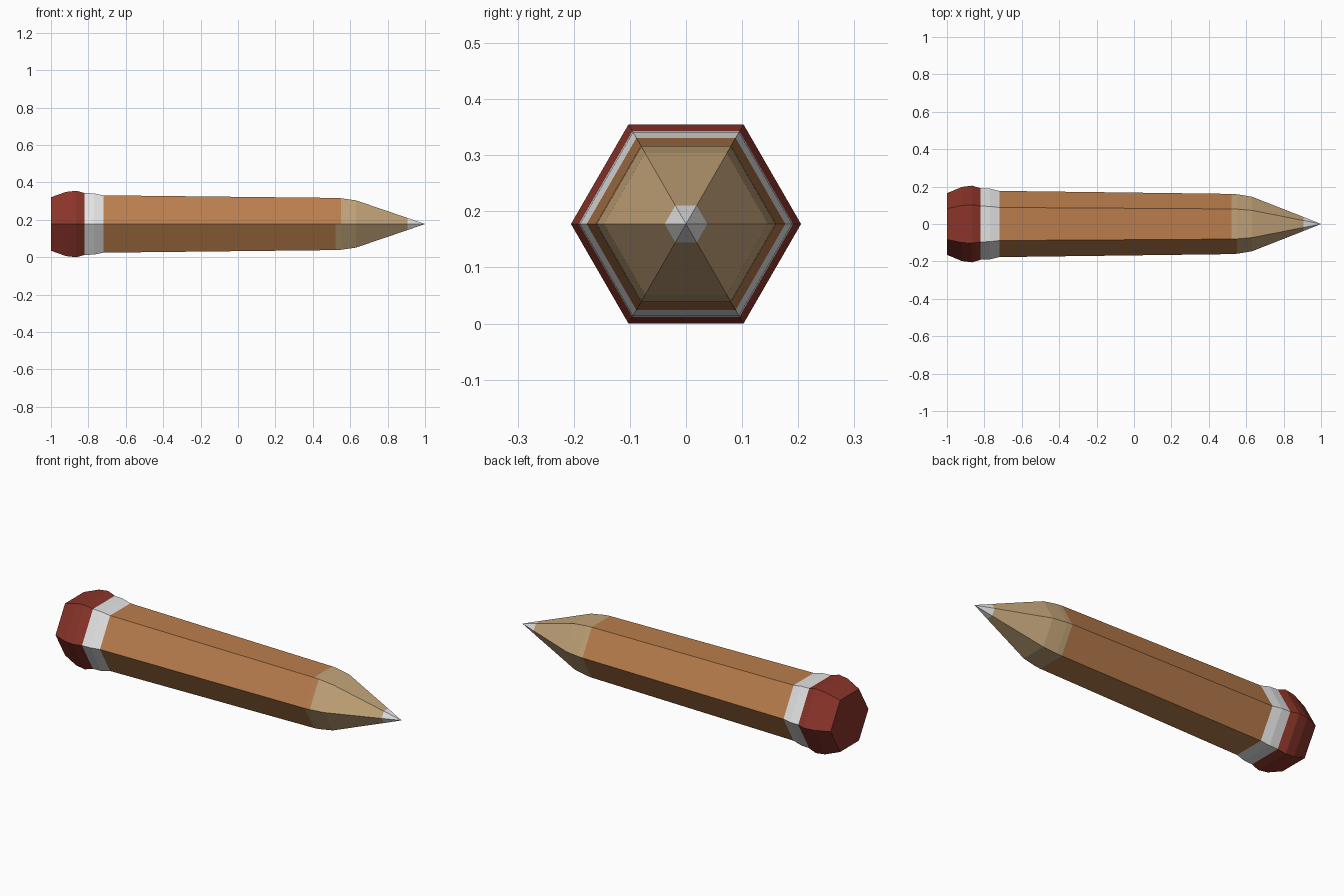
import bpy, bmesh, math

if "Cube" in bpy.data.objects:
    bpy.data.objects.remove(bpy.data.objects["Cube"])

CENTRE_Z = 0.1775


def material(name, srgb):
    lin = [((c / 255 + 0.055) / 1.055) ** 2.4 for c in srgb]
    m = bpy.data.materials.new(name)
    m.diffuse_color = (*lin, 1)
    m.use_nodes = True
    m.node_tree.nodes["Principled BSDF"].inputs["Base Color"].default_value = m.diffuse_color
    return m


RED = material("eraser red", (138, 52, 41))
SILVER = material("silver grey", (228, 228, 228))
PAINT = material("orange brown paint", (186, 126, 77))
WOOD = material("bare wood", (195, 164, 121))


def hex_part(name, profile, mats, rule=None, cap_start=False):
    """Loft hexagons along x; profile = (x, corner radius). Radius 0 closes to a point."""
    bm = bmesh.new()
    rings = []
    for x, r in profile:
        n = 6 if r else 1
        rings.append([bm.verts.new((x, r * math.cos(k * math.pi / 3),
                                    CENTRE_Z + r * math.sin(k * math.pi / 3)))
                      for k in range(n)])
    for i, (a, b) in enumerate(zip(rings, rings[1:])):
        for k in range(6):
            j = (k + 1) % 6
            quad = [a[k], a[j], b[j], b[k]] if len(b) == 6 else [a[k], a[j], b[0]]
            f = bm.faces.new(quad)
            f.material_index = rule(i, k) if rule else 0
    if cap_start:
        bm.faces.new(rings[0][::-1])
    bmesh.ops.recalc_face_normals(bm, faces=bm.faces)
    # open tubes: make sure normals point away from the axis
    f = bm.faces[0]
    c = f.calc_center_median()
    if f.normal.y * c.y + f.normal.z * (c.z - CENTRE_Z) < 0:
        bmesh.ops.reverse_faces(bm, faces=bm.faces)
    me = bpy.data.meshes.new(name)
    bm.to_mesh(me)
    bm.free()
    for m in mats:
        me.materials.append(m)
    ob = bpy.data.objects.new(name, me)
    bpy.context.collection.objects.link(ob)
    return ob


# Rounded eraser with flat end
hex_part("eraser", [(-1, 0.165), (-0.92, 0.198), (-0.865, 0.205), (-0.82, 0.191)],
         [RED], cap_start=True)
# Metal band
hex_part("ferrule", [(-0.82, 0.191), (-0.77, 0.189), (-0.72, 0.177)], [SILVER])
# Painted shaft; the paint runs a little further on the front upper face (side 2)
hex_part("shaft", [(-0.72, 0.177), (0.52, 0.161), (0.55, 0.159), (0.63, 0.146)],
         [PAINT, WOOD],
         lambda i, k: 0 if i == 0 or (i == 1 and k == 2) else 1)
# Sharpened wood and lead point
hex_part("sharpened_cone", [(0.63, 0.146), (0.905, 0.038)], [WOOD])
hex_part("lead_tip", [(0.905, 0.038), (1, 0)], [SILVER])
